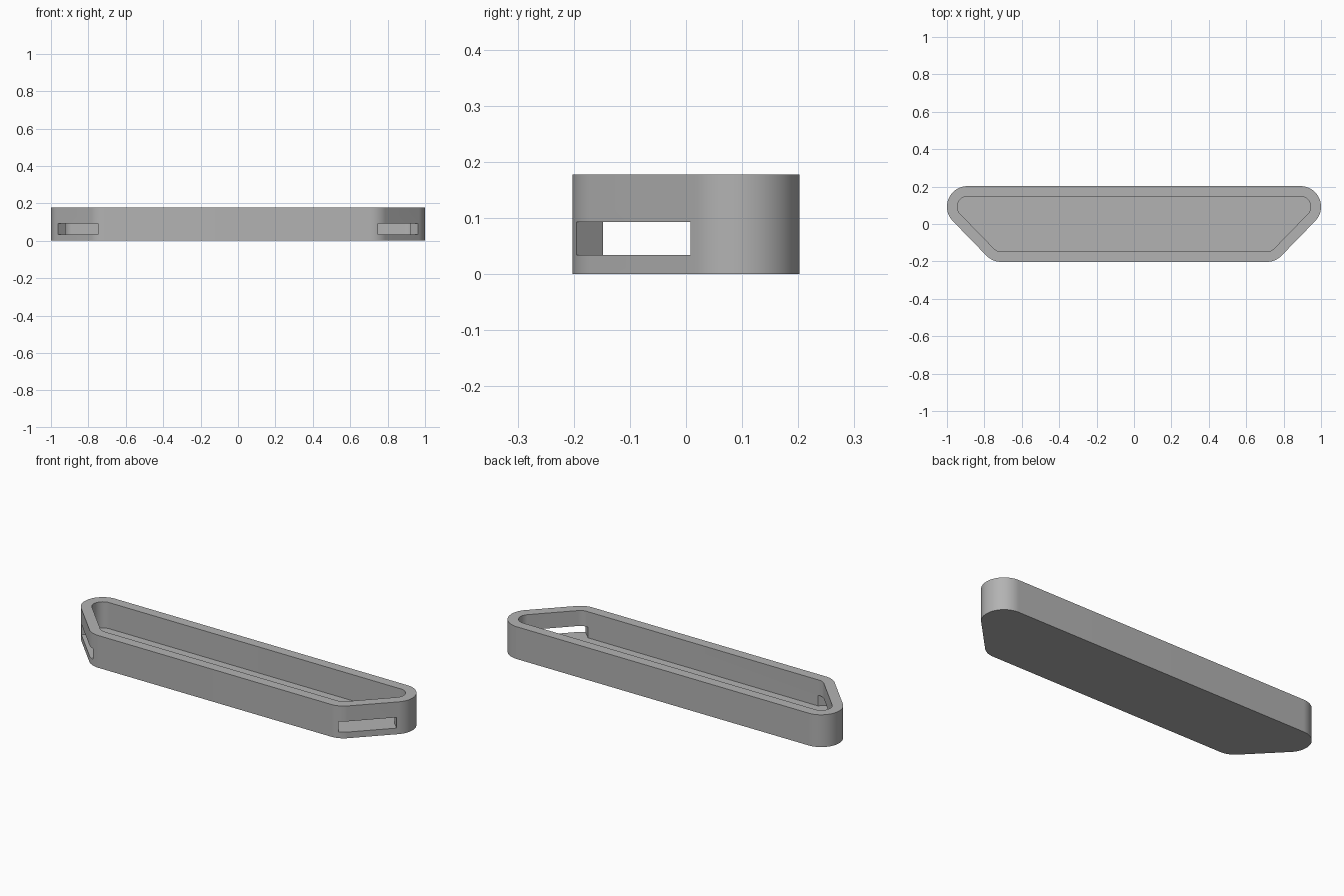
import bpy, bmesh
from math import pi, sin, cos, sqrt
from mathutils import Matrix, Vector

if "Cube" in bpy.data.objects:
    bpy.data.objects.remove(bpy.data.objects["Cube"], do_unlink=True)

HEIGHT, FLOOR, WALL = 0.178, 0.034, 0.055
CORNER = 0.11                      # outer corner radius
BACK = Vector((0.89, 0.0925))      # corner arc centres on the +x half
FRONT = Vector((0.71, -0.0925))
SLOT_TOP = 0.093

grey = bpy.data.materials.new("plain grey")
grey.use_nodes = True
colour = (0.45, 0.45, 0.45, 1)
grey.diffuse_color = colour
grey.node_tree.nodes["Principled BSDF"].inputs["Base Color"].default_value = colour


def arc(centre, radius, start, end, steps):
    angles = [start + (end - start) * i / steps for i in range(steps + 1)]
    return [centre + radius * Vector((cos(a), sin(a))) for a in angles]


def outline(radius):
    """Rounded trapezoid, counter-clockwise."""
    half = arc(FRONT, radius, -pi / 2, -pi / 4, 10) + arc(BACK, radius, -pi / 4, pi / 2, 30)
    return half + [Vector((-p.x, p.y)) for p in reversed(half)]


def prism(name, points, bottom, top):
    bm = bmesh.new()
    base = bm.faces.new([bm.verts.new((p.x, p.y, bottom)) for p in points])
    extruded = bmesh.ops.extrude_face_region(bm, geom=[base], use_keep_orig=True)
    verts = [g for g in extruded["geom"] if isinstance(g, bmesh.types.BMVert)]
    bmesh.ops.translate(bm, verts=verts, vec=(0, 0, top - bottom))
    bmesh.ops.recalc_face_normals(bm, faces=bm.faces[:])
    mesh = bpy.data.meshes.new(name)
    bm.to_mesh(mesh)
    bm.free()
    mesh.materials.append(grey)
    obj = bpy.data.objects.new(name, mesh)
    bpy.context.collection.objects.link(obj)
    return obj


def slot_outline(side):
    """Rectangle square to the slanted end wall, from outside to just inside it."""
    along, across = Vector((1, 1)) / sqrt(2), Vector((1, -1)) / sqrt(2)
    corners = [(0.392, 0.60), (0.392, 0.72), (0.686, 0.72), (0.686, 0.60)]
    pts = [along * u + across * v for u, v in corners]
    return [Vector((side * p.x, p.y)) for p in pts]


# Solid body, then the hollow and the two end slots cut from it
tray = prism("tray", outline(CORNER), 0, HEIGHT)
cutters = [prism("hollow_cutter", outline(CORNER - WALL), FLOOR, HEIGHT + 0.1)]
for side, label in ((1, "left"), (-1, "right")):
    cutters.append(prism(label + "_slot_cutter", slot_outline(side), FLOOR, SLOT_TOP))

bpy.ops.object.select_all(action="DESELECT")
bpy.context.view_layer.objects.active = tray
tray.select_set(True)
for cutter in cutters:
    cutter.hide_render = True
    mod = tray.modifiers.new(cutter.name, "BOOLEAN")
    mod.operation, mod.solver, mod.object = "DIFFERENCE", "EXACT", cutter
    bpy.ops.object.modifier_apply(modifier=mod.name)
    bpy.data.objects.remove(cutter, do_unlink=True)

bpy.ops.object.shade_smooth_by_angle(angle=pi / 6)
